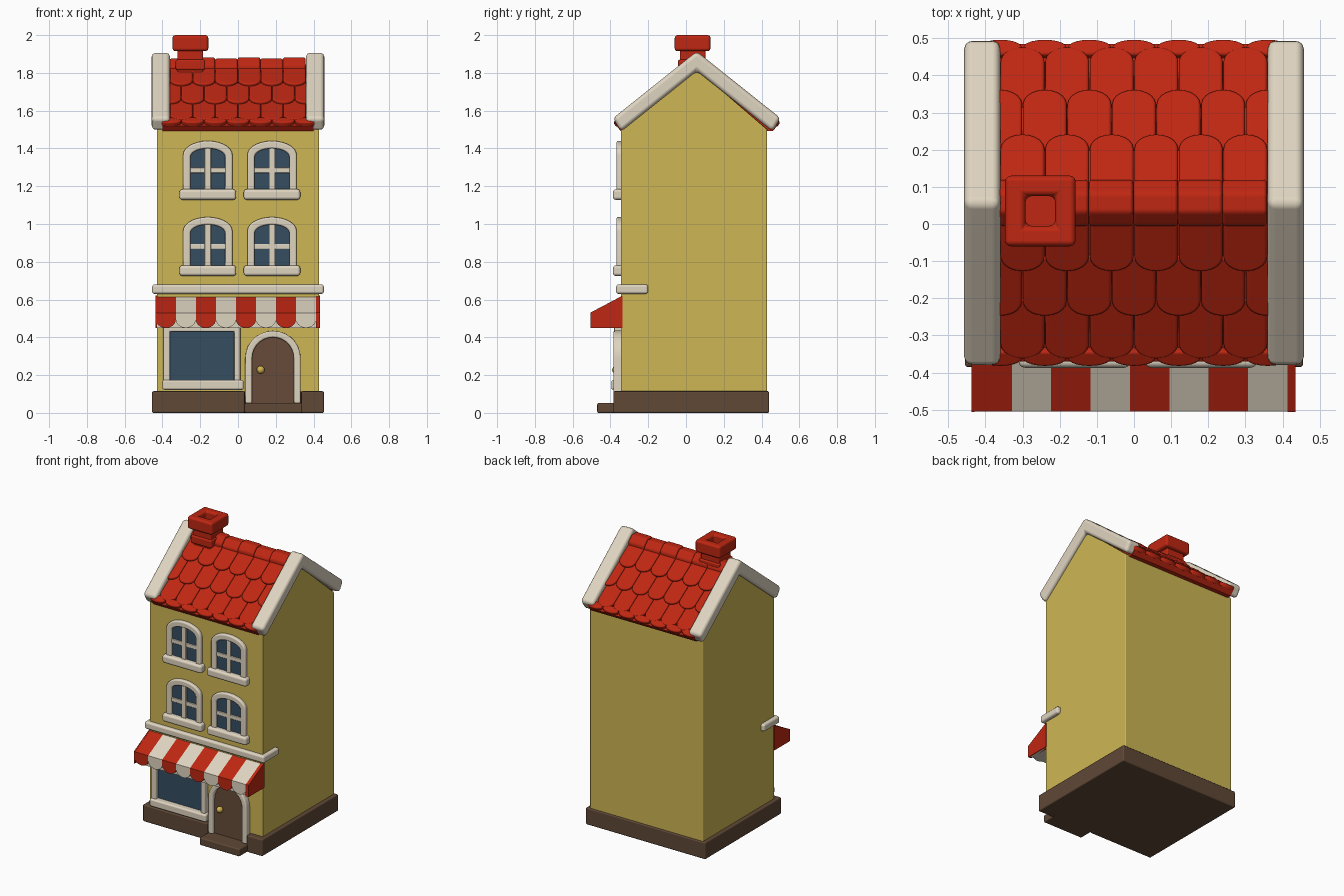
import bpy, bmesh, math
from mathutils import Matrix, Vector

if "Cube" in bpy.data.objects:
    bpy.data.objects.remove(bpy.data.objects["Cube"], do_unlink=True)


def material(name, r, g, b):
    m = bpy.data.materials.new(name)
    m.use_nodes = True
    m.diffuse_color = (r, g, b, 1)
    m.node_tree.nodes["Principled BSDF"].inputs["Base Color"].default_value = (r, g, b, 1)
    return m


YELLOW = material("yellow plaster", 0.62, 0.47, 0.09)
RED = material("red tile", 0.52, 0.02, 0.006)
CREAM = material("cream trim", 0.74, 0.66, 0.53)
GLASS = material("blue glass", 0.035, 0.075, 0.12)
BROWN = material("brown stone", 0.115, 0.065, 0.037)
DOOR = material("door wood", 0.135, 0.07, 0.04)
GOLD = material("gold knob", 0.65, 0.45, 0.08)

# Where the outline's two coordinates and the depth go for each extrusion axis
PLACE = {"x": lambda a, b, d: (d, a, b),
         "y": lambda a, b, d: (a, d, b),
         "z": lambda a, b, d: (a, b, d)}


def finish(name, bm, mat, bevel):
    bmesh.ops.recalc_face_normals(bm, faces=bm.faces)
    me = bpy.data.meshes.new(name)
    bm.to_mesh(me)
    bm.free()
    me.materials.append(mat)
    ob = bpy.data.objects.new(name, me)
    bpy.context.collection.objects.link(ob)
    if bevel:
        me.shade_smooth()
        mod = ob.modifiers.new("soft edges", "BEVEL")
        mod.width, mod.segments = bevel, 3
        mod.limit_method, mod.angle_limit = "ANGLE", math.radians(35)
        mod.harden_normals = True
    return ob


def prism(name, pts, axis, lo, hi, mat, bevel=0.0, hole=None, closed=True):
    """Extrude an outline; with a hole outline of equal length it is a frame."""
    bm = bmesh.new()
    put = PLACE[axis]

    def loop(outline, d):
        return [bm.verts.new(put(a, b, d)) for a, b in outline]

    n = len(pts)
    o0, o1 = loop(pts, lo), loop(pts, hi)
    if hole is None:
        bm.faces.new(o0)
        bm.faces.new(o1)
        bands = [(o0, o1)]
    else:
        i0, i1 = loop(hole, lo), loop(hole, hi)
        bands = [(o0, o1), (o1, i1), (i1, i0), (i0, o0)]
        if not closed:
            for k in (0, n - 1):
                bm.faces.new((o0[k], o1[k], i1[k], i0[k]))
    for p, q in bands:
        for k in range(n if closed else n - 1):
            j = (k + 1) % n
            bm.faces.new((p[k], p[j], q[j], q[k]))
    return finish(name, bm, mat, bevel)


def rect(a0, a1, b0, b1):
    return [(a0, b0), (a1, b0), (a1, b1), (a0, b1)]


def box(name, x, y, z, mat, bevel=0.0):
    return prism(name, rect(*x, *y), "z", *z, mat, bevel)


def arch(cx, half, bottom, top, rise, steps=14):
    """Outline from the bottom right, over a curved head, to the bottom left."""
    curve = [math.pi * k / steps for k in range(steps + 1)]
    head = [(cx + half * math.cos(t), top - rise + rise * math.sin(t)) for t in curve]
    return [(cx + half, bottom)] + head + [(cx - half, bottom)]


# Walls, plinth and door step
MID = 0.057
prism("house_walls", [(-0.345, 0.08), (0.43, 0.08), (0.43, 1.5), (MID, 1.82), (-0.345, 1.5)],
      "x", -0.43, 0.43, YELLOW, 0.006)
prism("plinth", [(-0.455, -0.385), (0.035, -0.385), (0.035, -0.35), (0.335, -0.35),
                 (0.335, -0.385), (0.455, -0.385), (0.455, 0.44), (-0.455, 0.44)],
      "z", 0, 0.115, BROWN, 0.008)
box("door_step", (0.035, 0.34), (-0.47, -0.34), (0, 0.052), BROWN, 0.008)

# Door with arched surround
prism("door_surround", arch(0.185, 0.147, 0.05, 0.435, 0.145), "y", -0.385, -0.33, CREAM, 0.01,
      hole=arch(0.185, 0.11, 0.05, 0.4, 0.11), closed=False)
prism("door", arch(0.185, 0.115, 0.05, 0.403, 0.115), "y", -0.36, -0.33, DOOR)
bm = bmesh.new()
bmesh.ops.create_uvsphere(bm, u_segments=16, v_segments=10, radius=0.021,
                          matrix=Matrix.Translation((0.12, -0.37, 0.228)))
for f in bm.faces:
    f.smooth = True
finish("door_knob", bm, GOLD, 0)

# Shop window
prism("shop_window_frame", rect(-0.395, 0.012, 0.13, 0.46), "y", -0.38, -0.33, CREAM, 0.008,
      hole=rect(-0.36, -0.02, 0.17, 0.43))
box("shop_window_glass", (-0.37, -0.01), (-0.355, -0.34), (0.16, 0.44), GLASS)
box("shop_window_sill", (-0.4, 0.03), (-0.395, -0.33), (0.122, 0.175), CREAM, 0.012)

# Upper windows: frame, glass, cross bars and sill
for floor, z in (("lower", 0.725), ("upper", 1.128)):
    for side, x in (("right", -0.16), ("left", 0.18)):
        tag = f"{floor}_{side}_window"
        prism(tag + "_frame", arch(x, 0.131, z + 0.02, z + 0.312, 0.075), "y", -0.368, -0.33,
              CREAM, 0.01, hole=arch(x, 0.092, z + 0.04, z + 0.272, 0.045))
        prism(tag + "_glass", arch(x, 0.1, z + 0.03, z + 0.28, 0.05), "y", -0.352, -0.34, GLASS)
        box(tag + "_upright", (x - 0.017, x + 0.017), (-0.363, -0.34), (z + 0.04, z + 0.285),
            CREAM, 0.004)
        box(tag + "_crossbar", (x - 0.1, x + 0.1), (-0.36, -0.34), (z + 0.142, z + 0.17),
            CREAM, 0.004)
        box(tag + "_sill", (x - 0.15, x + 0.15), (-0.387, -0.33), (z, z + 0.056), CREAM, 0.016)

# Ledge above the shop
box("ledge", (-0.455, 0.455), (-0.37, -0.2), (0.63, 0.68), CREAM, 0.014)

# Striped awning with scalloped edge
WIDE = 0.106
SLOPE = [(-0.335, 0.62), (-0.505, 0.53), (-0.505, 0.5), (-0.335, 0.5)]
for k in range(8):
    x0 = -0.435 + k * WIDE
    mat = CREAM if k % 2 else RED
    prism(f"awning_stripe_{k + 1}", SLOPE, "x", x0, x0 + WIDE, mat)
    prism(f"awning_scallop_{k + 1}", arch(x0 + WIDE / 2, WIDE / 2, 0.5, 0.45, -0.045),
          "y", -0.505, -0.492, mat)
box("awning_underside", (-0.43, 0.43), (-0.492, -0.335), (0.45, 0.502), CREAM)
for side, x0, x1 in (("right", -0.437, -0.43), ("left", 0.413, 0.435)):
    prism(f"awning_{side}_end", [(-0.335, 0.621), (-0.506, 0.531), (-0.506, 0.45), (-0.335, 0.45)],
          "x", x0, x1, RED)

# Roof deck and gable trims
prism("roof_deck", [(-0.37, 1.52), (-0.345, 1.492), (0.459, 1.492), (0.484, 1.52), (MID, 1.845)],
      "x", -0.4, 0.4, RED)
for side, s in (("right", -1), ("left", 1)):
    prism(f"{side}_gable_trim",
          [(-0.387, 1.56), (MID, 1.914), (0.501, 1.56), (0.458, 1.49), (MID, 1.81), (-0.344, 1.49)],
          "x", min(s * 0.36, s * 0.457), max(s * 0.36, s * 0.457), CREAM, 0.022)

# Roof tiles: rounded slabs overlapping down both slopes
PITCH = math.atan(0.8)
TILE = 0.12


def tile(name, x, end, length, side):
    half = TILE / 2 - 0.001
    outline = arch(0, half, -length, 0, min(0.045, length / 2), 10)
    ob = prism(name, outline, "z", 0, 0.032, RED, 0.009)
    # local y runs down the slope; the lower end is tipped up over the row below
    down = Vector((0, side * math.cos(PITCH - 0.1), -math.sin(PITCH - 0.1)))
    across = Vector((1, 0, 0))
    up = Vector((0, side * math.sin(PITCH - 0.1), math.cos(PITCH - 0.1)))
    place = Matrix((across, down, up)).transposed().to_4x4()
    place.translation = (x, MID + side * end, 1.852 - 0.8 * end)
    ob.data.transform(place)
    if side < 0:
        ob.data.flip_normals() if place.determinant() < 0 else None
    elif place.determinant() < 0:
        ob.data.flip_normals()


for label, side in (("front", -1), ("back", 1)):
    for row, (end, length) in enumerate(((0.17, 0.19), (0.29, 0.19), (0.405, 0.19), (0.425, 0.05))):
        shift = TILE / 2 if row % 2 else 0
        for k in range(7 if shift else 6):
            tile(f"{label}_tile_{row + 1}_{k + 1}", -0.3 - shift + k * TILE, end, length, side)

# Ridge caps, alternately raised a little
for k in range(6):
    lift = 0.006 * (k % 2)
    x = -0.3 + k * TILE
    prism(f"ridge_cap_{k + 1}",
          [(MID - 0.062, 1.80), (MID - 0.062, 1.838 + lift), (MID - 0.025, 1.876 + lift),
           (MID + 0.025, 1.876 + lift), (MID + 0.062, 1.838 + lift), (MID + 0.062, 1.80)],
          "x", x - 0.062, x + 0.058, RED, 0.01)

# Chimney
CX, CY = -0.252, 0.035


def square(h):
    return rect(CX - h, CX + h, CY - h, CY + h)


prism("chimney_stack", square(0.068), "z", 1.75, 1.93, RED, 0.008)
prism("chimney_collar", square(0.078), "z", 1.815, 1.87, RED, 0.01)
prism("chimney_cap", square(0.095), "z", 1.915, 2.0, RED, 0.016, hole=square(0.04))
